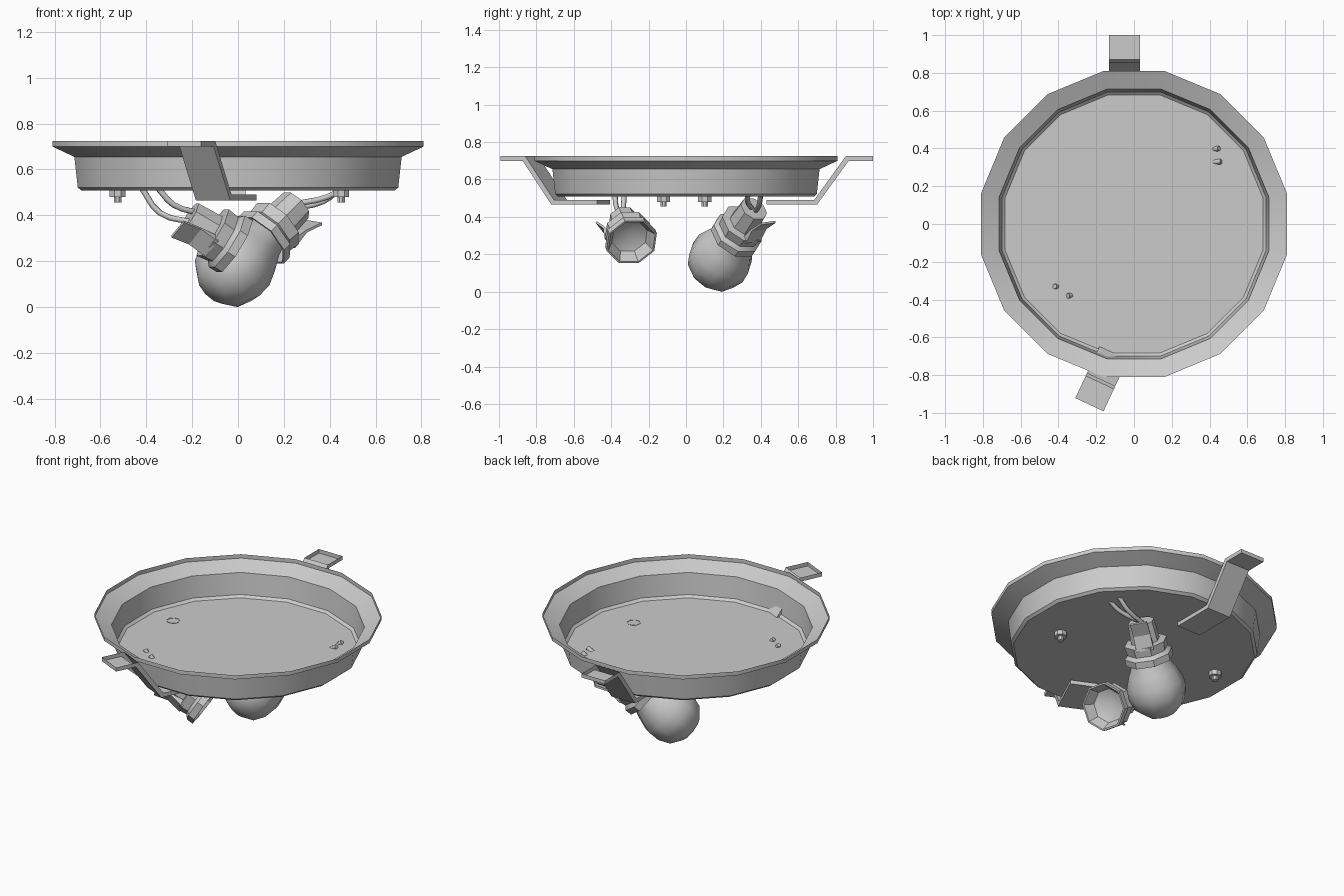
import bpy, bmesh, math
from mathutils import Vector, Matrix

if "Cube" in bpy.data.objects:
    bpy.data.objects.remove(bpy.data.objects["Cube"])


def finish(name, bm, angle=35):
    bmesh.ops.remove_doubles(bm, verts=bm.verts, dist=1e-5)
    me = bpy.data.meshes.new(name)
    bm.to_mesh(me)
    bm.free()
    ob = bpy.data.objects.new(name, me)
    bpy.context.collection.objects.link(ob)
    bpy.ops.object.select_all(action='DESELECT')
    ob.select_set(True)
    bpy.context.view_layer.objects.active = ob
    if angle:
        bpy.ops.object.shade_smooth_by_angle(angle=math.radians(angle))
    return ob


def lathe(name, profile, n, origin=(0, 0, 0), axis=(0, 0, 1), angle=35):
    """Spin (height, radius) points around an axis."""
    rot = Vector(axis).to_track_quat('Z', 'Y')
    bm = bmesh.new()
    rings = []
    for h, r in profile:
        ring = []
        for i in range(n):
            a = 2 * math.pi * (i + 0.5) / n
            p = Vector((r * math.cos(a), r * math.sin(a), h))
            ring.append(bm.verts.new(rot @ p + Vector(origin)))
        rings.append(ring)
    for lo, hi in zip(rings, rings[1:]):
        for i in range(n):
            j = (i + 1) % n
            bm.faces.new((lo[i], lo[j], hi[j], hi[i]))
    return finish(name, bm, angle)


def extrude_profile(name, pts, width, matrix, open_face=None):
    """Extrude a closed (y, z) outline along x, optionally leaving one side open."""
    bm = bmesh.new()
    sides = [[bm.verts.new(matrix @ Vector((x, y, z))) for y, z in pts]
             for x in (-width / 2, width / 2)]
    bm.faces.new(sides[0][::-1])
    bm.faces.new(sides[1])
    for i in range(len(pts)):
        if i != open_face:
            j = (i + 1) % len(pts)
            bm.faces.new((sides[0][i], sides[0][j], sides[1][j], sides[1][i]))
    return finish(name, bm, None)


def wire(name, pts, radius=0.014):
    cu = bpy.data.curves.new(name, 'CURVE')
    cu.dimensions = '3D'
    cu.bevel_depth = radius
    cu.bevel_resolution = 1
    cu.resolution_u = 3
    cu.use_fill_caps = True
    sp = cu.splines.new('BEZIER')
    sp.bezier_points.add(len(pts) - 1)
    for bp, p in zip(sp.bezier_points, pts):
        bp.co = p
        bp.handle_left_type = bp.handle_right_type = 'AUTO'
    bpy.context.collection.objects.link(bpy.data.objects.new(name, cu))


# Open pan with flared rim
lathe("pan", [(0.508, 0), (0.508, 0.697), (0.522, 0.713), (0.655, 0.728),
              (0.70, 0.826), (0.725, 0.826)], 16)

# Stepped mounting clips at back and front
clip = [(0.0, 0.465), (0.27, 0.465), (0.44, 0.70), (0.57, 0.70),
        (0.57, 0.725), (0.425, 0.725), (0.255, 0.49), (0.0, 0.49)]
extrude_profile("back_clip", clip, 0.165, Matrix.Translation((-0.05, 0.43, 0)), 4)
extrude_profile("front_clip", clip, 0.165, Matrix.Translation((0.005, -0.44, 0))
                @ Matrix.Rotation(math.radians(180 - 25), 4, 'Z'), 4)

# Fixing bolts under the pan
for i, (x, y) in enumerate([(-0.525, 0.10), (0.45, -0.12)]):
    lathe(f"bolt_{i}", [(0.51, 0.038), (0.48, 0.038), (0.48, 0.018),
                        (0.455, 0.018), (0.455, 0)], 8, (x, y, 0))

# Lamp sockets: rear cap, collar and hollow mouth, each with a flared spring tab
socket = [(-0.24, 0), (-0.24, 0.078), (-0.12, 0.085), (-0.115, 0.128),
          (-0.06, 0.12), (-0.04, 0.142), (0, 0.142), (0, 0.132),
          (-0.06, 0.10), (-0.10, 0)]
lamps = {"front": ((-0.015, -0.29, 0.265), (0.83, 0.20, -0.52), (-0.016, -0.10, -0.065)),
         "back": ((0.10, 0.26, 0.29), (-0.64, -0.43, -0.64), (0.057, 0.059, -0.098))}
for side, (mouth, axis, out) in lamps.items():
    lathe(side + "_socket", socket, 8, mouth, axis)
    z = Vector(axis).normalized()
    y = (Vector(out) - z * z.dot(Vector(out))).normalized()
    x = y.cross(z)
    frame = Matrix((x, y, z)).transposed().to_4x4()
    frame.translation = mouth
    extrude_profile(side + "_spring_tab", [(0.08, -0.10), (0.095, -0.19), (0.125, -0.28),
                                           (0.135, -0.275), (0.107, -0.19), (0.12, -0.10)],
                    0.10, frame)

# Bulb in the back socket
mouth, axis, _ = lamps["back"]
lathe("bulb", [(-0.06, 0.085), (0.0, 0.105), (0.07, 0.14), (0.14, 0.168), (0.21, 0.17),
               (0.28, 0.145), (0.335, 0.08), (0.35, 0)], 10, mouth, axis, 60)

# Wires from the pan to the sockets
wire("front_wire_outer", [(-0.42, -0.33, 0.52), (-0.34, -0.34, 0.41), (-0.20, -0.36, 0.37)])
wire("front_wire_inner", [(-0.35, -0.38, 0.52), (-0.28, -0.37, 0.445), (-0.17, -0.33, 0.41)])
wire("back_wire_outer", [(0.45, 0.40, 0.52), (0.37, 0.39, 0.46), (0.24, 0.37, 0.43)])
wire("back_wire_inner", [(0.46, 0.33, 0.52), (0.39, 0.33, 0.48), (0.25, 0.35, 0.45)])
